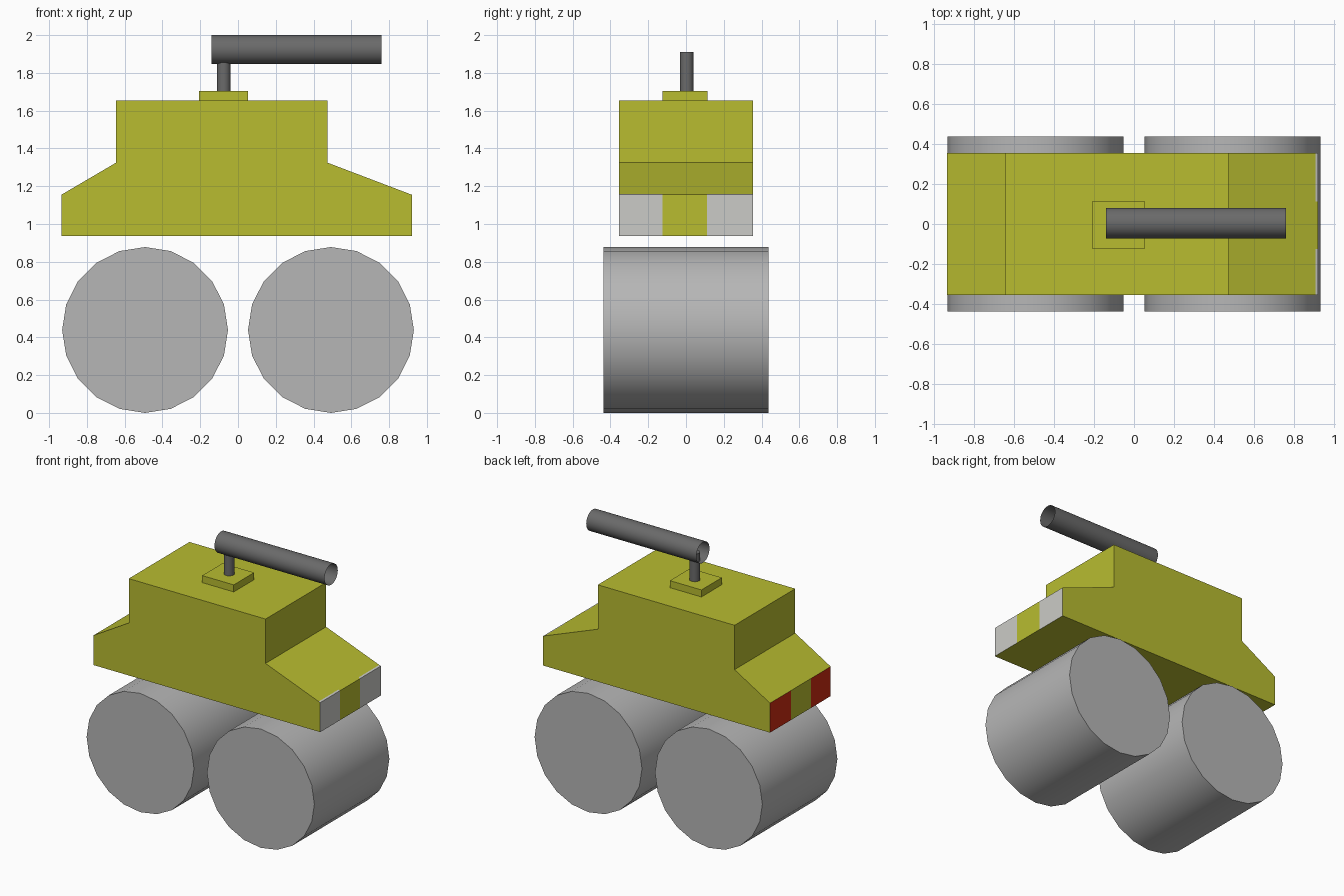
import bpy, bmesh, math
from mathutils import Matrix, Vector

if "Cube" in bpy.data.objects:
    bpy.data.objects.remove(bpy.data.objects["Cube"])


def material(name, r, g, b):
    lin = lambda c: ((c / 255 + 0.055) / 1.055) ** 2.4 if c > 10 else c / 255 / 12.92
    m = bpy.data.materials.new(name)
    m.diffuse_color = (lin(r), lin(g), lin(b), 1)
    m.use_nodes = True
    m.node_tree.nodes["Principled BSDF"].inputs["Base Color"].default_value = m.diffuse_color
    return m


yellow = material("olive_yellow", 184, 188, 48)
grey = material("light_grey", 182, 182, 182)
dark = material("dark_grey", 106, 106, 106)
white = material("headlight_white", 203, 203, 199)
red = material("tail_light_red", 205, 43, 18)


def finish(bm, name, mats, smooth=False):
    mesh = bpy.data.meshes.new(name)
    bmesh.ops.recalc_face_normals(bm, faces=bm.faces)
    bm.to_mesh(mesh)
    bm.free()
    ob = bpy.data.objects.new(name, mesh)
    bpy.context.collection.objects.link(ob)
    for m in mats:
        mesh.materials.append(m)
    if smooth:
        bpy.ops.object.select_all(action='DESELECT')
        ob.select_set(True)
        bpy.context.view_layer.objects.active = ob
        bpy.ops.object.shade_smooth_by_angle(angle=math.radians(35))
    return ob


def cylinder(name, mat, radius, length, centre, sides, axis, caps=True):
    turn = {'X': Matrix.Rotation(math.pi / 2, 4, 'Y'),
            'Y': Matrix.Rotation(math.pi / 2, 4, 'X'),
            'Z': Matrix.Identity(4)}[axis]
    bm = bmesh.new()
    bmesh.ops.create_cone(bm, cap_ends=caps, segments=sides, radius1=radius,
                          radius2=radius, depth=length,
                          matrix=Matrix.Translation(centre) @ turn)
    return finish(bm, name, [mat], smooth=True)


# Body: side profile extruded across the width
profile = [(-0.935, 0.937), (0.92, 0.937), (0.92, 1.155), (0.473, 1.325),
           (0.473, 1.653), (-0.645, 1.653), (-0.645, 1.325), (-0.935, 1.155)]
bm = bmesh.new()
side = bm.faces.new([bm.verts.new((x, -0.354, z)) for x, z in profile])
ext = bmesh.ops.extrude_face_region(bm, geom=[side], use_keep_orig=True)
bmesh.ops.translate(bm, vec=(0, 0.708, 0),
                    verts=[v for v in ext["geom"] if isinstance(v, bmesh.types.BMVert)])
bmesh.ops.recalc_face_normals(bm, faces=bm.faces)

# Lights: cut the nose and tail into three bands, with a thin lip on the nose
for co, no in (((0, -0.125, 0), (0, 1, 0)), ((0, 0.112, 0), (0, 1, 0)),
               ((0.907, 0, 0), (1, 0, 0))):
    bmesh.ops.bisect_plane(bm, geom=bm.verts[:] + bm.edges[:] + bm.faces[:],
                           plane_co=co, plane_no=no)
bm.normal_update()
for f in bm.faces:
    c, n = f.calc_center_median(), f.normal
    outer = abs(c.y) > 0.13 and abs(n.y) < 0.5 and n.z > -0.5
    if outer and c.x > 0.907:
        f.material_index = 1
    elif outer and c.x < -0.93:
        f.material_index = 2
finish(bm, "body", [yellow, white, red])

# Mounting plate on the roof
bm = bmesh.new()
bmesh.ops.create_cube(bm, size=1, matrix=Matrix.Translation((-0.077, -0.005, 1.678))
                      @ Matrix.Diagonal((0.258, 0.238, 0.054, 1)))
finish(bm, "mount_plate", [yellow])

# Post and open launch tube
cylinder("mount_post", dark, 0.036, 0.22, (-0.075, 0.004, 1.80), 20, 'Z')
cylinder("launch_tube", dark, 0.077, 0.90, (0.309, 0.004, 1.923), 32, 'X', caps=False)

# Roller wheels
for name, sx in (("rear_wheel", -1), ("front_wheel", 1)):
    cylinder(name, grey, 0.439, 0.876, (sx * 0.492, 0, 0.439), 20, 'Y')
